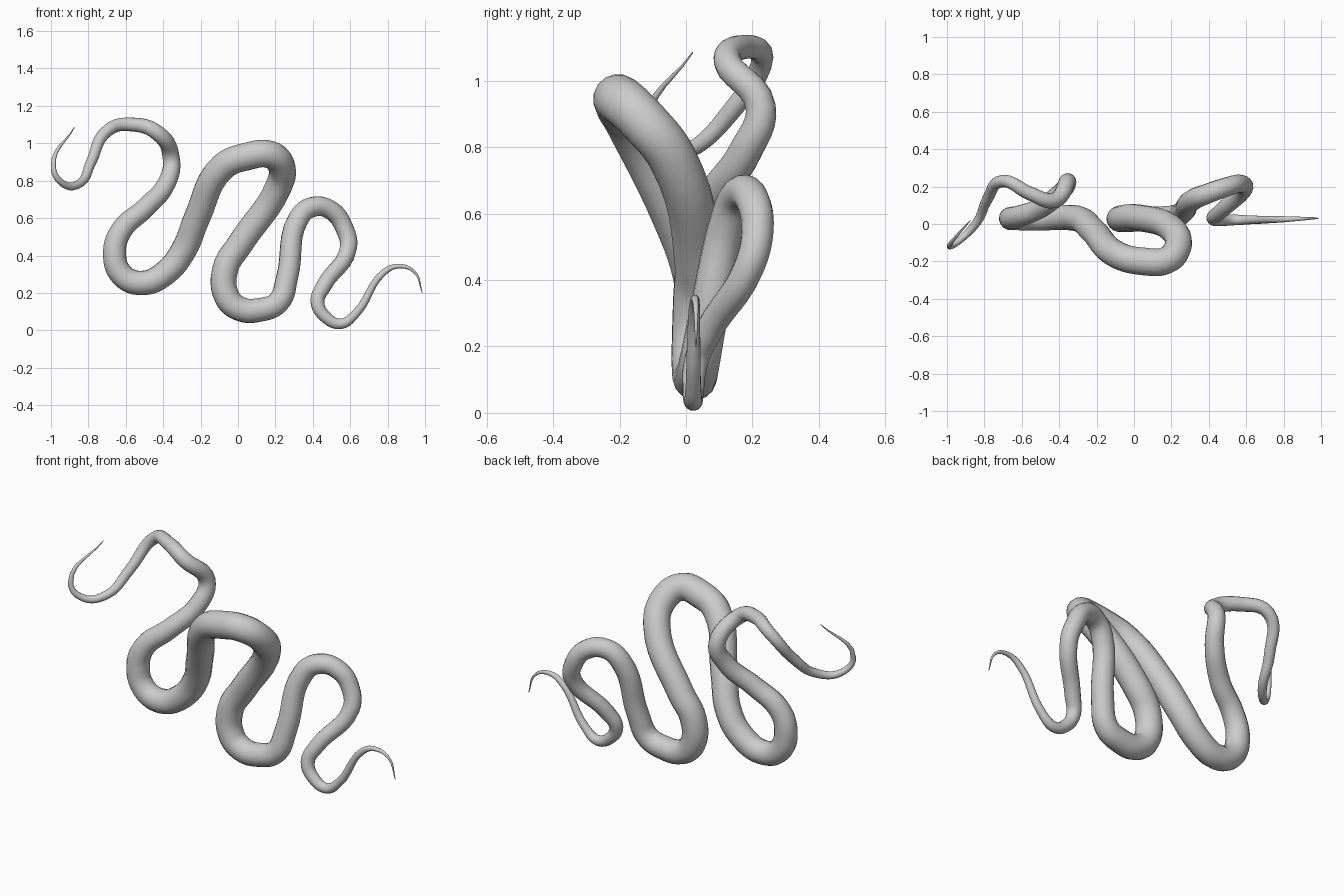
import bpy

# Centre line of the body: x, y, z at each bend
path = [
    (-.875, .02, 1.085), (-.987, -.12, .87), (-.93, -.085, .78), (-.84, .01, .79),
    (-.785, .13, .90), (-.695, .23, 1.07), (-.56, .165, 1.10), (-.43, .125, 1.055),
    (-.357, .225, .92), (-.38, .18, .79), (-.50, .085, .65), (-.62, .04, .54),
    (-.66, .03, .42), (-.62, .03, .295), (-.51, .03, .253), (-.385, .035, .31),
    (-.29, .025, .43), (-.22, -.035, .60), (-.08, -.17, .875), (.05, -.20, .93),
    (.17, -.195, .94), (.232, -.13, .88), (.215, -.04, .765), (.01, .035, .46),
    (-.067, .03, .33), (-.06, .025, .18), (.01, .025, .115), (.12, .03, .11),
    (.215, .04, .15), (.262, .065, .28), (.325, .135, .60), (.40, .165, .66),
    (.50, .20, .64), (.567, .215, .55), (.59, .19, .44), (.46, .065, .24),
    (.425, .03, .15), (.47, .022, .07), (.55, .022, .035), (.63, .022, .09),
    (.78, .025, .31), (.86, .027, .343), (.945, .03, .31), (.985, .03, .20),
]

# Thickness at a few path points, tapering to both ends
keys = [(0, .002), (1, .014), (5, .033), (12, .062), (19, .075),
        (25, .069), (34, .046), (38, .028), (43, .002)]


def thickness(i):
    for (a, ra), (b, rb) in zip(keys, keys[1:]):
        if a <= i <= b:
            return ra + (rb - ra) * (i - a) / (b - a)


# Round tube swept along a smooth path
curve = bpy.data.curves.new("coiled_body", "CURVE")
curve.dimensions = "3D"
curve.bevel_depth = 1.0
curve.bevel_resolution = 6
curve.resolution_u = 6
curve.use_fill_caps = True
spline = curve.splines.new("BEZIER")
spline.bezier_points.add(len(path) - 1)
for i, (point, co) in enumerate(zip(spline.bezier_points, path)):
    point.co = co
    point.handle_left_type = point.handle_right_type = "AUTO"
    point.radius = thickness(i)

body = bpy.data.objects.new("coiled_body", curve)
bpy.context.collection.objects.link(body)

# Smooth-shaded mesh
bpy.context.view_layer.objects.active = body
body.select_set(True)
bpy.ops.object.convert(target="MESH")
bpy.ops.object.shade_smooth()
